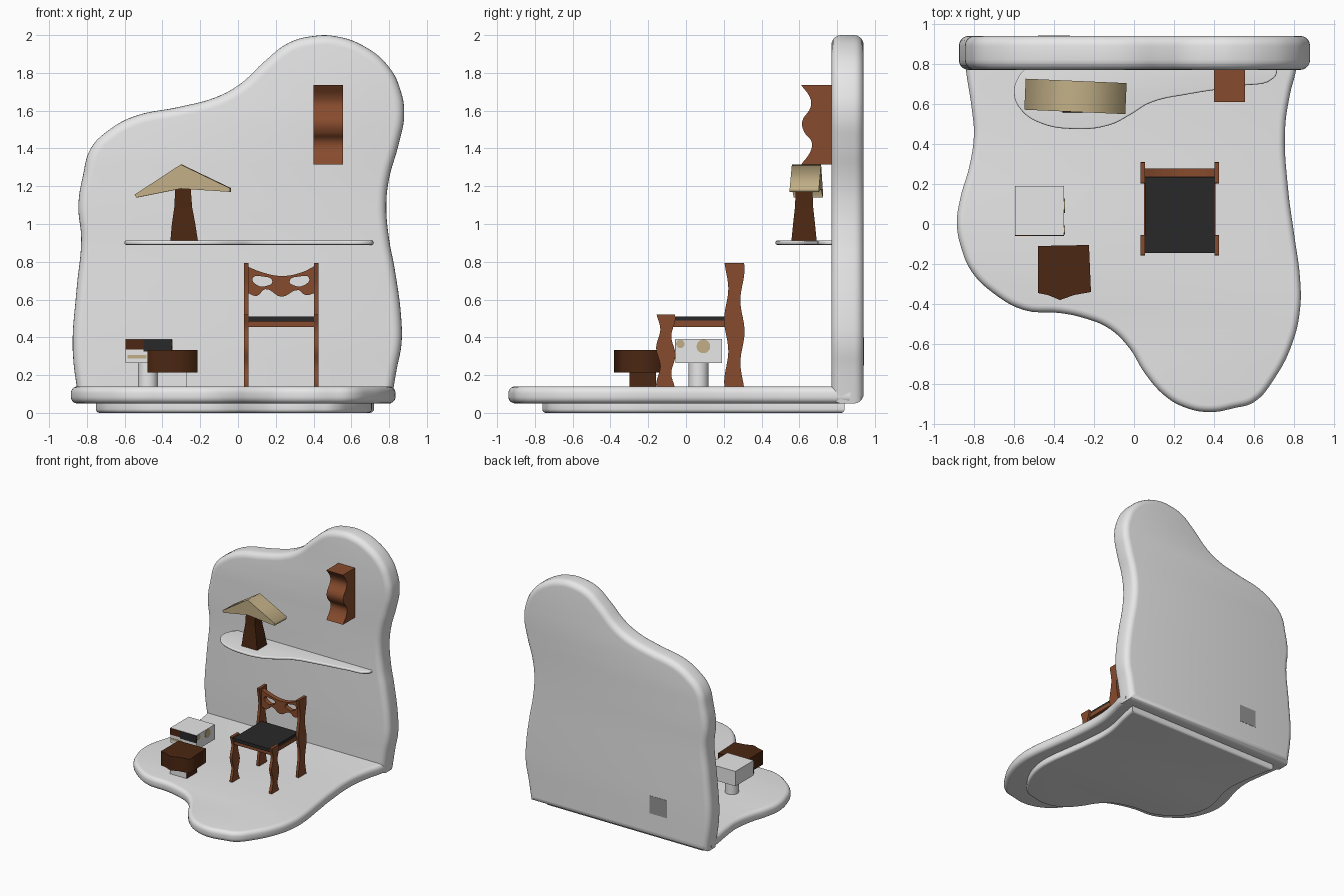
import bpy, bmesh, math
from mathutils import Matrix, Vector

if "Cube" in bpy.data.objects:
    bpy.data.objects.remove(bpy.data.objects["Cube"])


def material(name, rgb):
    m = bpy.data.materials.new(name)
    m.diffuse_color = (*rgb, 1)
    m.use_nodes = True
    m.node_tree.nodes["Principled BSDF"].inputs["Base Color"].default_value = m.diffuse_color
    return m


WHITE = material("off white", (0.8, 0.8, 0.8))
BROWN = material("wood brown", (0.24, 0.07, 0.026))
DARK = material("dark wood", (0.07, 0.02, 0.006))
TAN = material("tan", (0.54, 0.43, 0.24))
BLACK = material("black", (0.022, 0.022, 0.022))
GREY = material("patch grey", (0.3, 0.3, 0.3))

# local (x, y, z) to world, for outlines drawn in the XY, XZ and YZ planes
PLANES = {
    "xy": Matrix.Identity(3),
    "xz": Matrix(((1, 0, 0), (0, 0, -1), (0, 1, 0))),
    "yz": Matrix(((0, 0, 1), (1, 0, 0), (0, 1, 0))),
}


def slab(name, outlines, plane, lo, hi, mat, bevel=0.0, smooth=True, corners=()):
    """Extrude closed outlines (the first is the rim, the rest are holes) from lo to hi."""
    cu = bpy.data.curves.new(name, "CURVE")
    cu.dimensions, cu.fill_mode, cu.resolution_u = "2D", "BOTH", 5
    cu.extrude, cu.bevel_depth, cu.bevel_resolution = (hi - lo) / 2 - bevel, bevel, 4
    cu.offset = -bevel
    for k, pts in enumerate(outlines):
        sp = cu.splines.new("BEZIER" if smooth else "POLY")
        sp.use_cyclic_u = True
        points = sp.bezier_points if smooth else sp.points
        points.add(len(pts) - 1)
        for i, (p, (a, b)) in enumerate(zip(points, pts)):
            p.co = (a, b, 0) if smooth else (a, b, 0, 1)
            if smooth:
                kind = "VECTOR" if k == 0 and i in corners else "AUTO"
                p.handle_left_type = p.handle_right_type = kind
    tmp = bpy.data.objects.new(name, cu)
    bpy.context.collection.objects.link(tmp)
    bpy.context.view_layer.update()
    me = bpy.data.meshes.new_from_object(tmp.evaluated_get(bpy.context.evaluated_depsgraph_get()))
    bpy.data.objects.remove(tmp)
    mid = (lo + hi) / 2
    shift = {"xy": (0, 0, mid), "xz": (0, mid, 0), "yz": (mid, 0, 0)}[plane]
    me.transform(Matrix.Translation(shift) @ PLANES[plane].to_4x4())
    bm = bmesh.new()
    bm.from_mesh(me)
    bmesh.ops.remove_doubles(bm, verts=bm.verts, dist=0.0002)
    return finish(name, bm, mat, smooth)


def finish(name, bm, mat, smooth=False):
    bmesh.ops.recalc_face_normals(bm, faces=bm.faces)
    me = bpy.data.meshes.new(name)
    bm.to_mesh(me)
    bm.free()
    me.materials.clear()
    me.materials.append(mat)
    for p in me.polygons:
        p.material_index = 0
    if smooth:
        me.shade_smooth()
        me.set_sharp_from_angle(angle=math.radians(35))
    ob = bpy.data.objects.new(name, me)
    bpy.context.collection.objects.link(ob)
    return ob


def box(name, x, y, z, mat):
    bm = bmesh.new()
    bmesh.ops.create_cube(bm, size=1)
    for v in bm.verts:
        v.co = [(r[0] + r[1]) / 2 + c * (r[1] - r[0]) for r, c in zip((x, y, z), v.co)]
    return finish(name, bm, mat)


# floor slab with a wavy outline, and the smaller foot plate below it
floor = [(-.84, .77), (-.81, .57), (-.80, .45), (-.82, .30), (-.87, .12), (-.885, 0),
         (-.86, -.13), (-.81, -.24), (-.71, -.34), (-.55, -.43), (-.37, -.445), (-.25, -.47),
         (-.12, -.525), (-.02, -.625), (.05, -.74), (.15, -.855), (.25, -.915), (.38, -.94),
         (.50, -.92), (.60, -.89), (.70, -.775), (.79, -.60), (.83, -.425), (.83, -.275),
         (.80, -.05), (.77, .175), (.755, .475), (.78, .65), (.81, .77)]
ends = len(floor)
slab("floor", [floor + [(.82, .87), (-.85, .87)]], "xy", .05, .14, WHITE, .035,
     corners=(ends, ends + 1))
foot = [(x * .85, (y - .18) * .84 + .18) for x, y in floor]
slab("foot_plate", [foot + [(.72, .84), (-.75, .84)]], "xy", 0, .07, WHITE, .02,
     corners=(ends, ends + 1))

# back wall
wall = [(-.84, .05), (-.875, .33), (-.855, .65), (-.83, .92), (-.845, 1.10), (-.82, 1.26),
        (-.78, 1.40), (-.68, 1.50), (-.55, 1.57), (-.31, 1.62), (-.12, 1.67), (.01, 1.74),
        (.14, 1.86), (.27, 1.96), (.40, 1.995), (.51, 1.995), (.67, 1.94), (.80, 1.83),
        (.86, 1.71), (.88, 1.58), (.85, 1.42), (.80, 1.24), (.785, 1.10), (.80, .92),
        (.83, .76), (.865, .49), (.865, .36), (.84, .23), (.81, .05)]
slab("back_wall", [wall], "xz", .77, .94, WHITE, .05, corners=(0, len(wall) - 1))
box("rear_patch", (-.48, -.32), (.935, .942), (.25, .40), GREY)

# shelf
shelf = [(-.53, .79), (-.58, .73), (-.60, .65), (-.56, .565), (-.47, .505), (-.30, .475),
         (-.12, .495), (-.02, .545), (.08, .605), (.28, .65), (.53, .69), (.70, .73), (.72, .79)]
slab("shelf", [shelf], "xy", .89, .912, WHITE, .008, corners=(0, len(shelf) - 1))

# lamp: flared square stem with a folded shade
bm = bmesh.new()
rings = []
for z, cx, hx, hy in ((.91, -.285, .073, .067), (1.0, -.288, .062, .058),
                      (1.09, -.29, .047, .048), (1.24, -.292, .038, .042)):
    rings.append([bm.verts.new((cx + sx * hx, .625 + sy * hy, z))
                  for sx, sy in ((-1, -1), (1, -1), (1, 1), (-1, 1))])
for a, b in zip(rings, rings[1:]):
    for i in range(4):
        bm.faces.new((a[i], a[(i + 1) % 4], b[(i + 1) % 4], b[i]))
bm.faces.new(rings[0])
bm.faces.new(rings[-1])
finish("lamp_stem", bm, DARK)
shade = slab("lamp_shade", [[(-.545, 1.155), (-.30, 1.315), (-.04, 1.19), (-.04, 1.17),
                             (-.30, 1.187), (-.535, 1.14)]], "xz", .56, .715, TAN, smooth=False)
pivot = Matrix.Translation((-.29, .637, 0))
shade.data.transform(pivot @ Matrix.Rotation(math.radians(-2.5), 4, "Z") @ pivot.inverted())

# wavy wall cabinet
slab("wall_cabinet", [[(.79, 1.735), (.61, 1.735), (.66, 1.66), (.66, 1.62), (.615, 1.54),
                       (.627, 1.485), (.663, 1.44), (.663, 1.395), (.61, 1.315), (.79, 1.315)]],
     "yz", .40, .555, BROWN, corners=(0, 1, 8, 9))


# chair: wavy legs in pairs, seat, pierced back rest
def leg_outline(centre, top, half):
    rim = []
    for side in (-1, 1):
        edge = []
        for i in range(17):
            t = i / 16
            y = centre + side * (half - .009 + .009 * math.cos(4 * math.pi * t))
            edge.append((y - .006 * math.sin(4 * math.pi * t), .13 + (top - .13) * t))
        rim += edge if side < 0 else edge[::-1]
    return rim


for side, x in (("left", .033), ("right", .402)):
    for name, centre, top, half in (("front_leg", -.107, .522, .049), ("back_leg", .256, .793, .052)):
        slab(f"{side}_{name}", [leg_outline(centre, top, half)], "yz", x, x + .023, BROWN,
             corners=(0, 16, 17, 33))
box("seat_frame", (.05, .408), (-.135, .245), (.455, .488), BROWN)
box("seat_cushion", (.056, .402), (-.145, .235), (.484, .511), BLACK)
rest = [(.05, .775), (.125, .745), (.235, .725), (.34, .745), (.41, .78), (.41, .635),
        (.355, .625), (.32, .65), (.23, .615), (.145, .655), (.10, .62), (.05, .635)]
eyes = [[(c - .052, .705 + s), (c, .722), (c + .052, .705 - s), (c + .01, .67), (c - .02, .672)]
        for c, s in ((.13, .008), (.325, -.008))]
slab("back_rest", [rest] + eyes, "xz", .237, .277, BROWN, corners=(0, 4, 5, 11))

# white side table with painted patches on its front and right faces
box("white_table_top", (-.595, -.35), (-.055, .19), (.265, .39), WHITE)
bm = bmesh.new()
bmesh.ops.create_cone(bm, cap_ends=True, segments=24, radius1=.053, radius2=.053, depth=.15,
                      matrix=Matrix.Translation((-.477, .067, .205)))
finish("white_table_post", bm, WHITE, True)
box("brown_front_patch", (-.595, -.50), (-.059, -.05), (.335, .388), DARK)
box("black_front_patch", (-.50, -.35), (-.059, -.05), (.325, .388), BLACK)
box("tan_front_patch", (-.585, -.485), (-.058, -.05), (.288, .306), TAN)
for name, y, z, r in (("large", .092, .352, .036), ("small", -.03, .365, .022)):
    blob = [(y + r * math.cos(a * math.pi / 4), z + r * math.sin(a * math.pi / 4)) for a in range(8)]
    slab(f"{name}_tan_spot", [blob], "yz", -.352, -.346, TAN)

# dark stool with a bowed front, its post is white on the front only
slab("dark_stool_top", [[(-.48, -.11), (-.225, -.105), (-.215, -.34), (-.30, -.355),
                         (-.37, -.38), (-.43, -.355), (-.48, -.345)]], "xy", .215, .333, DARK,
     smooth=False)
post = box("dark_stool_post", (-.425, -.27), (-.30, -.16), (.13, .22), DARK)
post.data.materials.append(WHITE)
for p in post.data.polygons:
    p.material_index = 1 if p.normal.y < -.5 else 0
